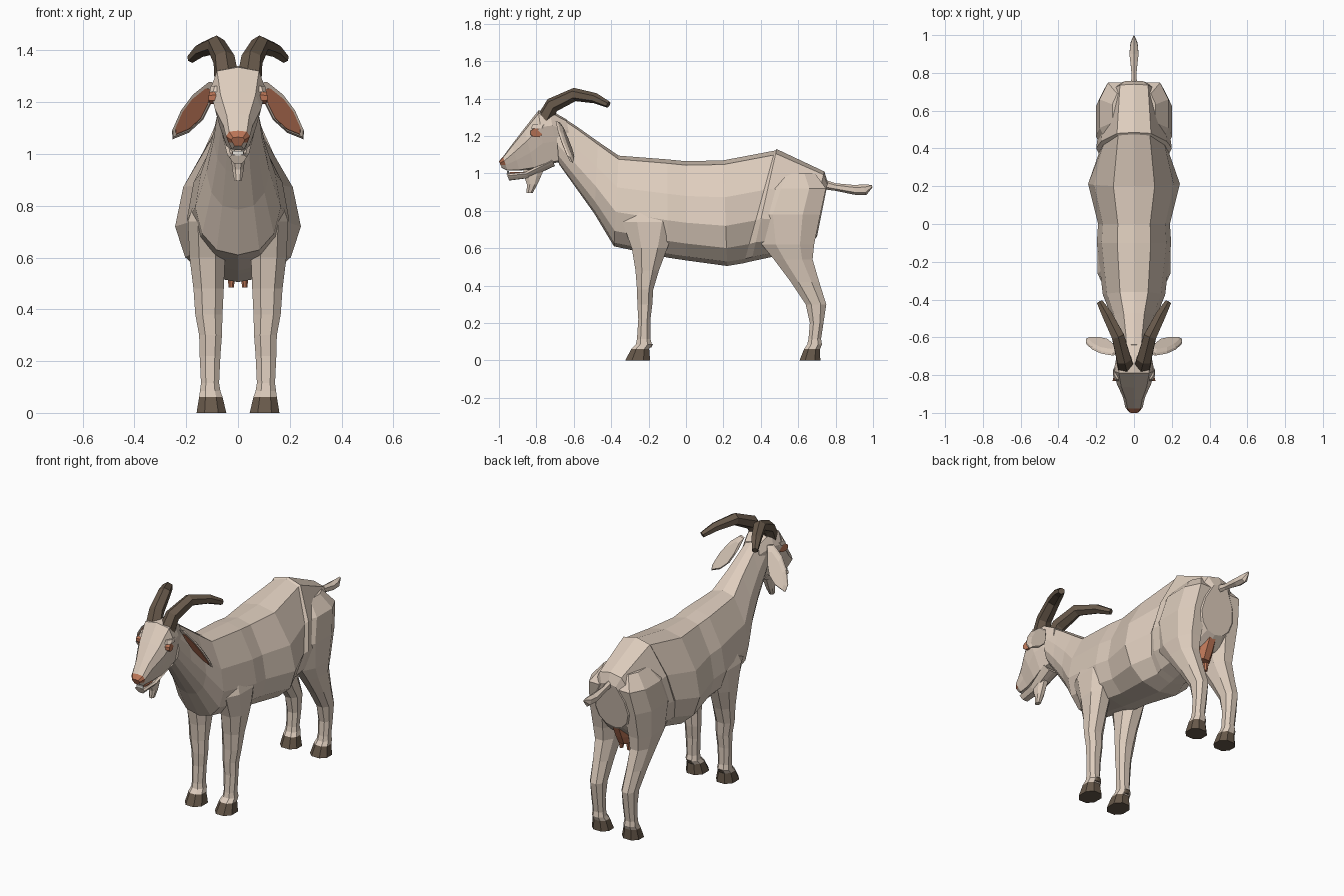
import bpy, bmesh, math
from mathutils import Vector


def material(name, rgb):
    m = bpy.data.materials.new(name)
    m.diffuse_color = (*rgb, 1)
    return m


CREAM = material("cream_coat", (0.73, 0.61, 0.51))
BROWN = material("horn_brown", (0.135, 0.098, 0.068))
PINK = material("terracotta_skin", (0.50, 0.18, 0.095))
WHITE = material("teeth_white", (0.8, 0.77, 0.72))


def loft(name, rings, mats, mirror=False, rule=None):
    """Skin a list of equal-sized vertex rings, cap both ends, keep flat faces."""
    bm = bmesh.new()
    vs = [[bm.verts.new(p) for p in r] for r in rings]
    n = len(rings[0])
    for a, b in zip(vs, vs[1:]):
        for i in range(n):
            bm.faces.new((a[i], a[(i + 1) % n], b[(i + 1) % n], b[i]))
    bm.faces.new(vs[0])
    bm.faces.new(vs[-1])
    bmesh.ops.recalc_face_normals(bm, faces=bm.faces)
    if rule:
        for f in bm.faces:
            f.material_index = rule(f.calc_center_median())
    me = bpy.data.meshes.new(name)
    bm.to_mesh(me)
    bm.free()
    for m in mats:
        me.materials.append(m)
    ob = bpy.data.objects.new(name, me)
    bpy.context.collection.objects.link(ob)
    if mirror:
        ob.modifiers.new("mirror", 'MIRROR')
    return ob


def slice_ring(yt, zt, yb, zb, w, section):
    """Symmetric cross-section between a top and a bottom point."""
    half = [(w * f, yb + (yt - yb) * t, zb + (zt - zb) * t) for t, f in section]
    return half + [(-x, y, z) for x, y, z in half[-2:0:-1]]


def level_ring(z, y0, y1, x0, x1, cut=0.27):
    """Horizontal eight-sided ring inside a rectangle."""
    cx, cy = (x1 - x0) * cut, (y1 - y0) * cut
    return [(x0 + cx, y0, z), (x1 - cx, y0, z), (x1, y0 + cy, z), (x1, y1 - cy, z),
            (x1 - cx, y1, z), (x0 + cx, y1, z), (x0, y1 - cy, z), (x0, y0 + cy, z)]


def tube_ring(c, d, rx, rz, n=6):
    """Ring around a path point, across direction d."""
    d = Vector(d).normalized()
    side = d.cross(Vector((0, 0, 1))).normalized()
    up = side.cross(d)
    return [Vector(c) + side * rx * math.cos(a) + up * rz * math.sin(a)
            for a in (math.tau * (i + 0.5) / n for i in range(n))]


# body and neck, with a step where the haunch starts
trunk = [(0, 0), (.04, .5), (.17, .84), (.38, 1), (.65, .87), (.96, .45), (1, 0)]
loft("body_and_neck", [slice_ring(*r, trunk) for r in (
    (.758, .95, .70, .66, .11), (.74, 1.01, .63, .59, .165), (.485, 1.13, .35, .53, .20),
    (.475, 1.122, .31, .52, .187), (.20, 1.07, .22, .505, .243), (0, 1.065, 0, .535, .19),
    (-.10, 1.075, -.10, .55, .197), (-.36, 1.095, -.385, .61, .165), (-.47, 1.17, -.49, .785, .122),
    (-.59, 1.255, -.59, .925, .095), (-.70, 1.325, -.68, 1.05, .08))], [CREAM])

# head with coloured nose tip
skull = [(0, 0), (.03, .5), (.4, .8), (.7, 1), (.95, .75), (1, 0)]
loft("head", [slice_ring(*r, skull) for r in (
    (-.64, 1.29, -.60, 1.08, .06), (-.73, 1.34, -.68, 1.06, .095), (-.79, 1.335, -.75, 1.045, .108),
    (-.865, 1.24, -.81, 1.025, .09), (-.93, 1.155, -.89, 1.015, .058),
    (-.978, 1.09, -.955, 1.015, .046), (-1.0, 1.065, -.985, 1.03, .026))],
    [CREAM, PINK], rule=lambda c: int(c.y < -.972 and c.z > 1.035))

# lower jaw, tongue and teeth
loft("lower_jaw", [slice_ring(*r, skull) for r in (
    (-.72, 1.08, -.70, 1.04, .06), (-.86, 1.008, -.84, .975, .042),
    (-.96, .998, -.945, .962, .033))], [CREAM])
loft("tongue", [level_ring(z, -.945, -.84, -.024, .024) for z in (.999, 1.008)], [PINK])
loft("lower_teeth", [level_ring(z, -.958, -.946, -.022, .022) for z in (.992, 1.012)], [WHITE])

# beard
loft("beard", [level_ring(*r) for r in (
    (1.02, -.87, -.76, -.03, .03), (.985, -.865, -.775, -.027, .027),
    (.94, -.85, -.795, -.022, .022), (.895, -.853, -.82, -.014, .014))], [CREAM])

# eyes on the sides of the head
loft("eye", [[(x - .25 * (y + .80), y, z) for y, z in
              ((-.80 + .036 * s * math.cos(a), 1.217 + .027 * s * math.sin(a))
               for a in (math.tau * (i + .5) / 8 for i in range(8)))]
             for x, s in ((.06, 1), (.106, .92))], [PINK], mirror=True)

# brow ridge over the eyes
loft("brow", [level_ring(*r) for r in (
    (1.24, -.83, -.75, .06, .110), (1.262, -.82, -.74, .05, .105))], [CREAM], mirror=True)

# horns sweeping up, back and outward
path = [(.044, -.755, 1.29), (.054, -.715, 1.365), (.085, -.595, 1.422),
        (.14, -.485, 1.402), (.180, -.415, 1.368)]
radius = [(.050, .044), (.044, .041), (.038, .036), (.031, .028), (.019, .018)]
rings = []
for i, (p, r) in enumerate(zip(path, radius)):
    d = Vector(path[min(i + 1, 4)]) - Vector(path[max(i - 1, 0)])
    rings.append(tube_ring(p, d, *r))
loft("horn", rings, [BROWN], mirror=True)

# drooping ears facing forward and down, with a coloured inner plate
outline = [(.08, 1.275), (.11, 1.28), (.175, 1.228), (.222, 1.165), (.255, 1.09),
           (.252, 1.06), (.19, 1.085), (.135, 1.135), (.10, 1.205)]


def ear_ring(shrink, off, cx=.17, cz=1.165):
    pts = [(cx + (x - cx) * shrink, cz + (z - cz) * shrink) for x, z in outline]
    return [(x, -.685 + (1.27 - z) * .5 - (x - .1) * .22 + off, z - off * .4) for x, z in pts]


loft("ear", [ear_ring(.8, .022), ear_ring(1, .008), ear_ring(.97, -.006)], [CREAM], mirror=True)
loft("inner_ear", [ear_ring(.82, -.004, .185, 1.125), ear_ring(.80, -.010, .185, 1.125)],
     [PINK], mirror=True)


# legs with dark hooves
def hoof_rule(c):
    return int(c.z < .05)


loft("front_leg", [level_ring(*r) for r in (
    (0, -.325, -.192, .045, .16), (.062, -.292, -.197, .06, .15), (.085, -.268, -.182, .068, .147),
    (.115, -.262, -.19, .073, .143), (.22, -.255, -.19, .068, .148), (.30, -.26, -.18, .062, .15),
    (.38, -.262, -.175, .06, .165), (.48, -.27, -.145, .055, .172), (.60, -.29, -.10, .05, .187),
    (.74, -.34, -.05, .05, .194), (.90, -.28, -.09, .05, .14))],
    [CREAM, BROWN], mirror=True, rule=hoof_rule)
loft("hind_leg", [level_ring(*r) for r in (
    (0, .607, .718, .045, .16), (.062, .632, .717, .06, .15), (.085, .648, .727, .068, .147),
    (.115, .655, .722, .073, .143), (.20, .662, .735, .07, .145), (.30, .64, .75, .065, .15),
    (.42, .56, .712, .065, .162), (.54, .47, .677, .06, .178), (.62, .405, .685, .05, .192),
    (.78, .37, .718, .03, .202), (.92, .42, .748, .02, .182), (1.0, .48, .69, .02, .115))],
    [CREAM, BROWN], mirror=True, rule=hoof_rule)

# dewclaws behind the front ankles
loft("front_dewclaw", [level_ring(z, -.205, y, x0, x1) for z, y, x0, x1 in (
    (.068, -.186, .09, .122), (.088, -.177, .087, .125))], [BROWN], mirror=True)

# tail
loft("tail", [tube_ring((0, y, z), (0, 1, dz), rx, rz) for y, z, dz, rx, rz in (
    (.70, .95, -.1, .02, .03), (.80, .927, -.1, .015, .02), (.90, .912, 0, .028, .026),
    (.955, .912, .3, .022, .03), (.995, .932, .3, .004, .007))], [CREAM])

# udder and teats
loft("udder", [level_ring(*r) for r in (
    (.66, .54, .69, -.045, .045), (.58, .54, .655, -.045, .045),
    (.53, .55, .63, -.04, .04))], [PINK])
loft("teat", [level_ring(*r) for r in (
    (.55, .57, .61, .008, .043), (.485, .58, .602, .016, .036))], [PINK], mirror=True)
